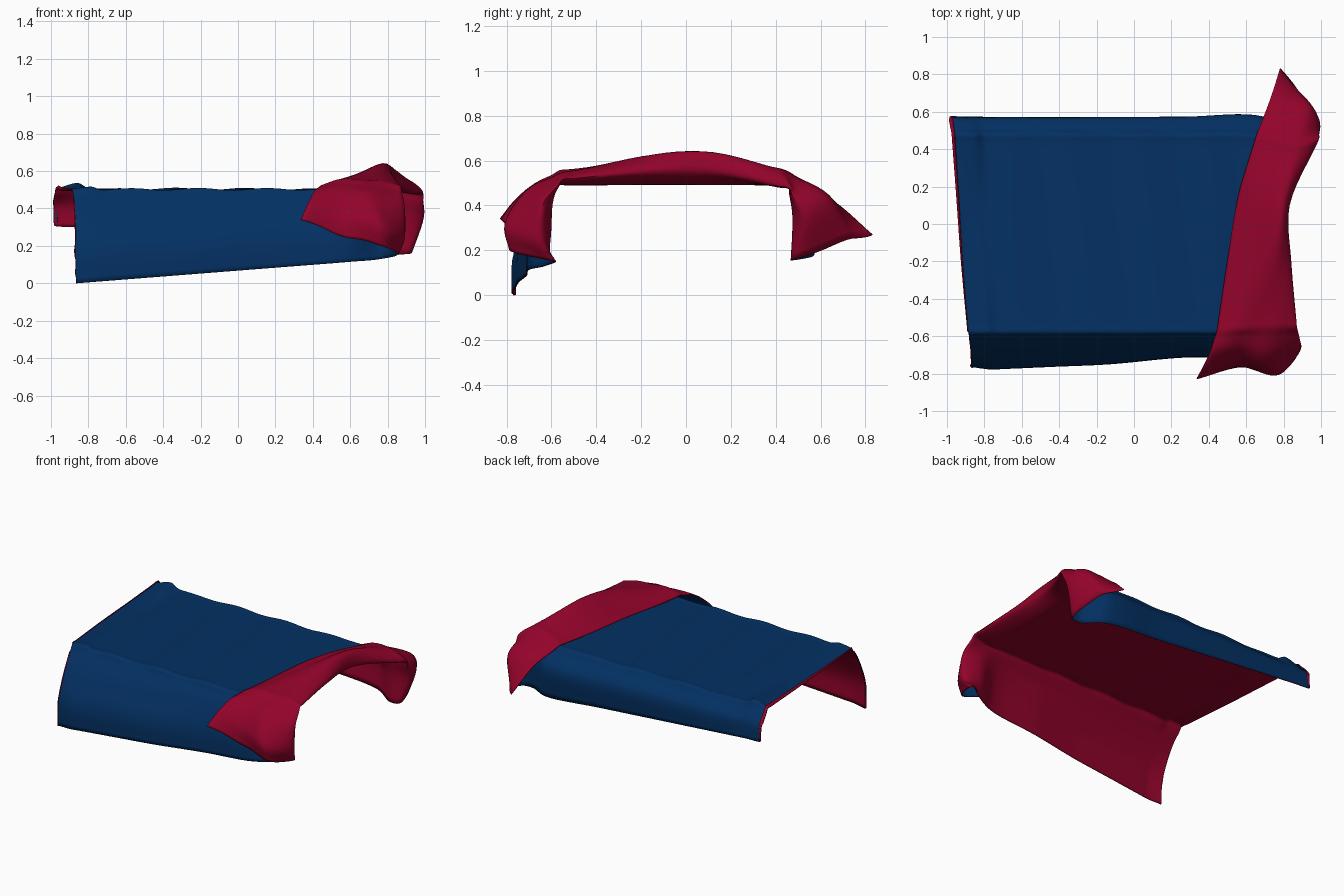
import bpy, math
from mathutils import Vector

if "Cube" in bpy.data.objects:
    bpy.data.objects.remove(bpy.data.objects["Cube"])


def material(name, rgb):
    m = bpy.data.materials.new(name)
    m.diffuse_color = (*rgb, 1)
    m.use_nodes = True
    m.node_tree.nodes["Principled BSDF"].inputs["Base Color"].default_value = m.diffuse_color
    return m


blue = material("navy cloth", (0.001, 0.030, 0.125))
red = material("crimson lining", (0.29, 0.001, 0.023))


def span(p0, p1, p2, p3, t):
    """Centripetal spline between p1 and p2."""
    k = [0.0]
    for a, b in ((p0, p1), (p1, p2), (p2, p3)):
        k.append(k[-1] + max((b - a).length, 1e-5) ** 0.5)
    s = k[1] + (k[2] - k[1]) * t
    mix = lambda a, b, i, j: a * ((k[j] - s) / (k[j] - k[i])) + b * ((s - k[i]) / (k[j] - k[i]))
    a1, a2, a3 = mix(p0, p1, 0, 1), mix(p1, p2, 1, 2), mix(p2, p3, 2, 3)
    return mix(mix(a1, a2, 0, 2), mix(a2, a3, 1, 3), 1, 2)


def smooth(points, steps):
    pts = [points[0] * 2 - points[1], *points, points[-1] * 2 - points[-2]]
    out = [span(*pts[i:i + 4], j / steps) for i in range(len(pts) - 3) for j in range(steps)]
    return out + [points[-1]]


def profile(*pts):
    return [Vector(p) for p in pts]


def crisp(s):
    """Extra points beside the bed edges keep those bends tight."""
    return [*s[:3], s[3].lerp(s[2], .3), s[3], s[3].lerp(s[4], .13), *s[4:6],
            s[6].lerp(s[5], .13), s[6], s[6].lerp(s[7], .3), *s[7:]]


# Cross-sections run from the front hem, over the top, to the back hem
left = profile((-.865, -.765, 0), (-.87, -.755, .18), (-.875, -.665, .39), (-.885, -.58, .502),
               (-.92, -.2, .502), (-.945, .15, .502), (-.97, .48, .505), (-.985, .56, .42), (-.985, .575, .31))
right = profile((.60, -.70, .115), (.60, -.69, .25), (.59, -.635, .41), (.58, -.578, .5),
                (.60, -.2, .502), (.61, .15, .502), (.65, .475, .50), (.68, .57, .38), (.70, .56, .17))
under = profile((.76, -.635, .13), (.77, -.61, .25), (.77, -.60, .41), (.76, -.577, .497),
                (.74, -.2, .502), (.75, .15, .502), (.83, .46, .496), (.86, .48, .36), (.86, .475, .155))
fold = profile((.85, -.585, .15), (.885, -.645, .24), (.885, -.635, .41), (.865, -.55, .515),
               (.835, -.2, .55), (.825, .1, .555), (.985, .46, .48), (.985, .52, .35), (.92, .485, .16))
turn_back = profile((.78, -.775, .20), (.77, -.80, .31), (.72, -.70, .46), (.73, -.55, .54),
                    (.77, -.2, .61), (.80, .12, .628), (.88, .42, .56), (.94, .62, .44), (.87, .71, .24))
ripple = profile((.57, -.76, .25), (.57, -.75, .36), (.57, -.66, .49), (.58, -.56, .55),
                 (.62, -.2, .572), (.67, .13, .58), (.75, .45, .54), (.83, .64, .43), (.83, .77, .255))
flap_edge = profile((.335, -.825, .34), (.37, -.76, .42), (.41, -.675, .49), (.445, -.57, .52),
                    (.50, -.2, .525), (.56, .15, .525), (.655, .47, .51), (.725, .655, .42), (.78, .83, .27))

# Curled lip along the foot end
lip = [p.copy() for p in left]
for i in range(4, 9):
    lip[i] += Vector((.022, -.008 if i > 6 else 0, .02)) * ((i - 3) / 5)

stations = [lip, left]
for t in (0.07, 0.11, 0.3, 0.5, 0.75, 1.0):
    row = [a.lerp(b, t) for a, b in zip(left, right)]
    if t == 0.07:                       # puckered seam at the foot corners
        row[3].z += .012
        row[6].z += .03
    if t < .6:                          # front drape swings out slightly
        row[0].y -= .018
        row[1].y -= .018
    stations.append(row)
stations += [under, fold, turn_back, ripple, flap_edge]

# Loft the sheet through the stations
rows = [smooth(crisp(s), 6) for s in stations]
columns = [smooth(list(c), 8) for c in zip(*rows)]
nv, nu = len(columns), len(columns[0])

# Gentle ripples on the flat part and wrinkles in the folded flap
for v, col in enumerate(columns):
    for u, p in enumerate(col):
        if 16 < u < 56 and p.z > .47:
            p.z += .006 * math.sin(17 * p.x + 2 * p.y) * min(1, (u - 16) / 8, (56 - u) / 8, (p.z - .47) / .03)
        elif u > 72:
            p.z += .005 * math.sin(26 * p.x - 12 * p.y) * min(1, (u - 72) / 6)

verts = [p for col in columns for p in col]
faces = [(v * nu + u, v * nu + u + 1, (v + 1) * nu + u + 1, (v + 1) * nu + u)
         for v in range(nv - 1) for u in range(nu - 1)]
mesh = bpy.data.meshes.new("blanket")
mesh.from_pydata(verts, [], faces)
mesh.materials.append(blue)
mesh.materials.append(red)
blanket = bpy.data.objects.new("blanket", mesh)
bpy.context.collection.objects.link(blanket)

# Cloth thickness: blue outside, red lining inside
thick = blanket.modifiers.new("thickness", 'SOLIDIFY')
thick.thickness = 0.006
thick.offset = -1
thick.material_offset = 1
thick.material_offset_rim = 1

bpy.context.view_layer.objects.active = blanket
blanket.select_set(True)
bpy.ops.object.shade_smooth_by_angle(angle=math.radians(50))
